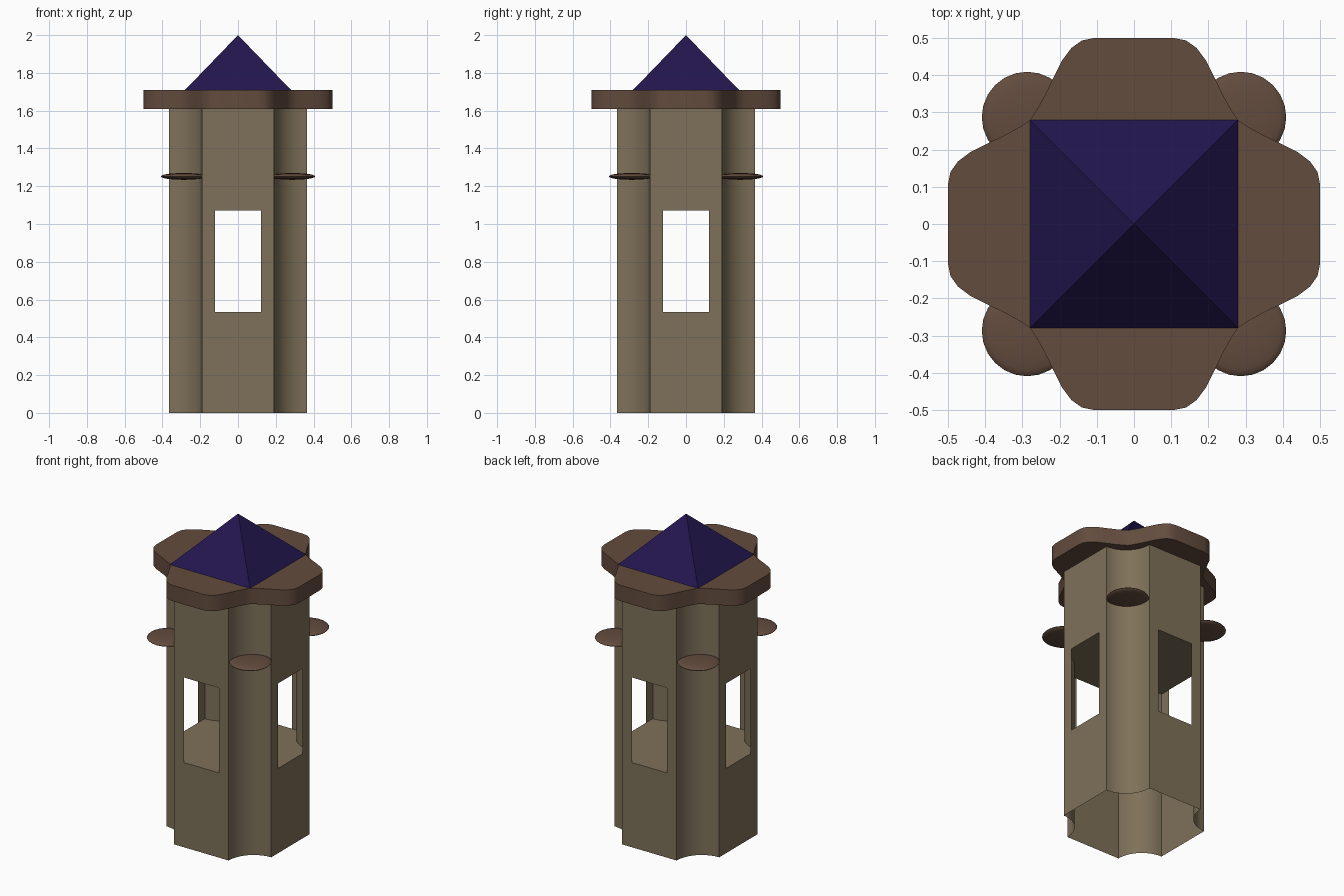
import bpy, bmesh
from math import sin, cos, pi, radians

if "Cube" in bpy.data.objects:
    bpy.data.objects.remove(bpy.data.objects["Cube"])


def material(name, rgb):
    m = bpy.data.materials.new(name)
    m.diffuse_color = (*rgb, 1)
    m.use_nodes = True
    m.node_tree.nodes["Principled BSDF"].inputs["Base Color"].default_value = m.diffuse_color
    return m


STONE = material("stone", (0.21, 0.165, 0.10))
BROWN = material("brown", (0.125, 0.072, 0.048))
NAVY = material("navy", (0.016, 0.008, 0.075))


def finish(name, bm, mat, smooth=True):
    me = bpy.data.meshes.new(name)
    bm.to_mesh(me)
    bm.free()
    ob = bpy.data.objects.new(name, me)
    bpy.context.collection.objects.link(ob)
    me.materials.append(mat)
    if smooth:
        bpy.ops.object.select_all(action='DESELECT')
        ob.select_set(True)
        bpy.context.view_layer.objects.active = ob
        bpy.ops.object.shade_smooth_by_angle(angle=radians(35))
    return ob


def four_fold(quarter):
    """Repeat a quarter outline around z, counter-clockwise."""
    pts = []
    for k in range(4):
        c, s = (1, 0, -1, 0)[k], (0, 1, 0, -1)[k]
        pts += [(c * x - s * y, s * x + c * y) for x, y in quarter]
    return pts


# Tower shell: flat sides, hollow fluted corners, open lookout room
W, F, WIN, N = 0.365, 0.19, 0.123, 12
R = W - F
quarter = [(W, -WIN), (W, WIN)]
for i in range(N + 1):
    a = -pi / 2 - i / N * pi / 2
    quarter.append((W + R * cos(a), W + R * sin(a)))
outline = four_fold(quarter)
bm = bmesh.new()
rings = [[bm.verts.new((x, y, z)) for x, y in outline] for z in (0, 0.535, 1.072, 1.62)]
count, per = len(outline), len(quarter)
for level in range(3):
    lo, hi = rings[level], rings[level + 1]
    for i in range(count):
        if level == 1 and i % per == 0:
            continue  # window opening
        j = (i + 1) % count
        bm.faces.new((lo[i], lo[j], hi[j], hi[i]))
bm.faces.new(rings[1])                   # room floor
bm.faces.new(list(reversed(rings[2])))   # room ceiling
finish("tower_walls", bm, STONE)

# Lobed slab under the roof
half = [(0.5, 0.105), (0.493, 0.14), (0.473, 0.168), (0.44, 0.193), (0.40, 0.213),
        (0.345, 0.24), (0.305, 0.262)]
quarter = half + [(0.279, 0.279)] + [(y, x) for x, y in reversed(half)]
bm = bmesh.new()
base = bm.faces.new([bm.verts.new((x, y, 1.61)) for x, y in four_fold(quarter)])
ext = bmesh.ops.extrude_face_region(bm, geom=[base], use_keep_orig=True)
bmesh.ops.translate(bm, vec=(0, 0, 0.1),
                    verts=[v for v in ext["geom"] if isinstance(v, bmesh.types.BMVert)])
bmesh.ops.recalc_face_normals(bm, faces=bm.faces)
finish("roof_slab", bm, BROWN)

# Pyramid roof
bm = bmesh.new()
H = 0.28
ring = [bm.verts.new((x * H, y * H, 1.71)) for x, y in ((-1, -1), (1, -1), (1, 1), (-1, 1))]
tip = bm.verts.new((0, 0, 2.0))
for i in range(4):
    bm.faces.new((ring[i], ring[(i + 1) % 4], tip))
bm.faces.new(list(reversed(ring)))
finish("pyramid_roof", bm, NAVY, smooth=False)

# Flattened round ledges set in the fluted corners
for sx, sy, tag in ((-1, -1, "front_left"), (1, -1, "front_right"),
                    (1, 1, "back_right"), (-1, 1, "back_left")):
    bm = bmesh.new()
    bmesh.ops.create_uvsphere(bm, u_segments=24, v_segments=12, radius=1)
    bmesh.ops.scale(bm, vec=(0.122, 0.122, 0.018), verts=bm.verts)
    bmesh.ops.translate(bm, vec=(sx * 0.287, sy * 0.287, 1.252), verts=bm.verts)
    finish("ledge_" + tag, bm, BROWN)
